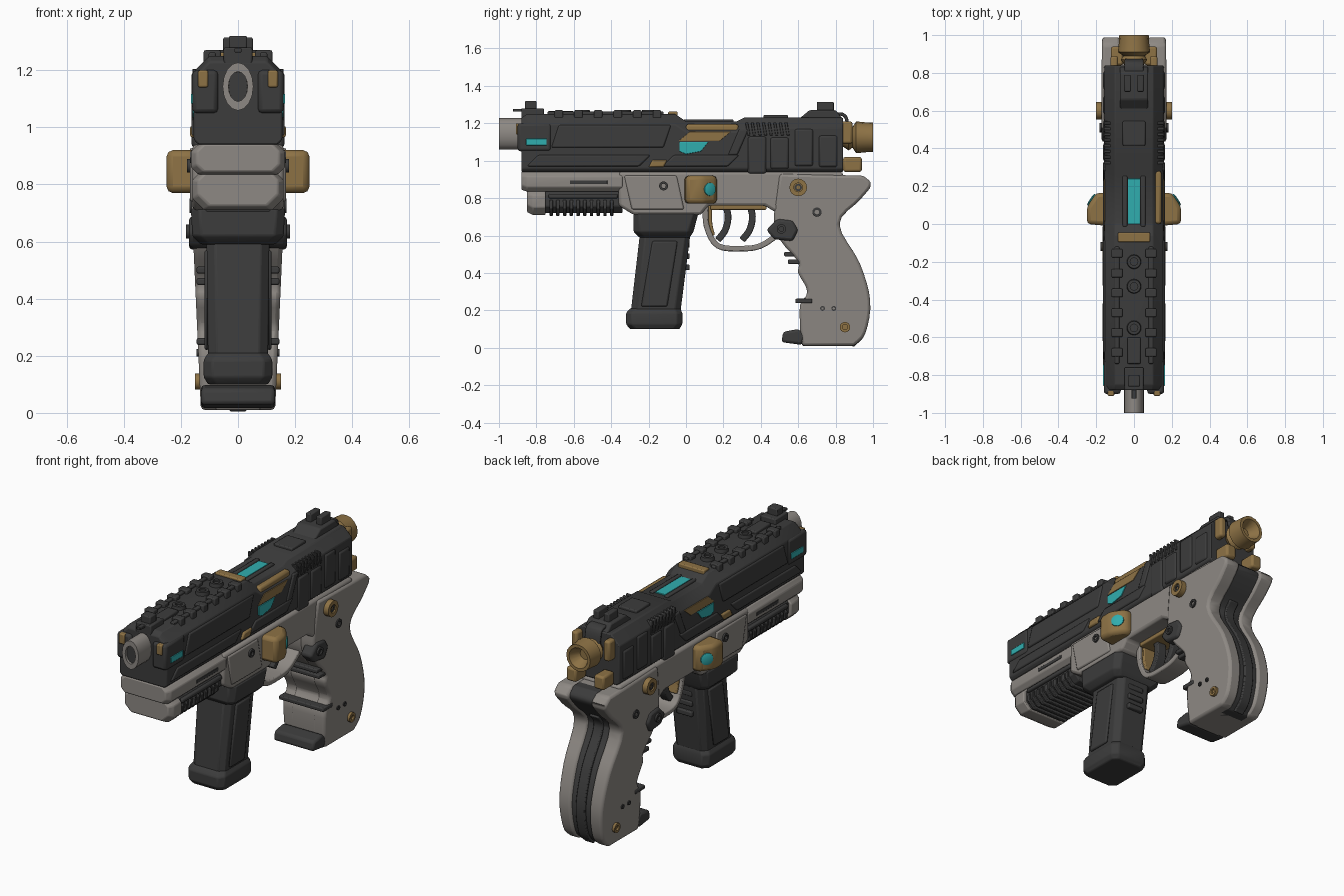
import bpy, bmesh, math
from mathutils import Vector

if "Cube" in bpy.data.objects:
    bpy.data.objects.remove(bpy.data.objects["Cube"])


def material(name, red, green, blue):
    made = bpy.data.materials.new(name)
    made.use_nodes = True
    made.diffuse_color = (red, green, blue, 1)
    made.node_tree.nodes["Principled BSDF"].inputs["Base Color"].default_value = made.diffuse_color
    return made


DARK = material("charcoal", .045, .045, .045)
GREY = material("warm grey", .27, .25, .23)
BRASS = material("brass brown", .27, .17, .06)
TEAL = material("teal glow", .03, .42, .43)
SIDE = .155      # half width of the slide
SEAM = .94       # height where slide meets frame
parts = []


def solid(name, rings, mat, bevel=0, mirror=False):
    """Join rings of points into a closed solid, optionally bevelled and mirrored."""
    mesh_data = bmesh.new()
    rows = [[mesh_data.verts.new(point) for point in ring] for ring in rings]
    for row, following in zip(rows, rows[1:]):
        for i in range(len(row)):
            mesh_data.faces.new((row[i - 1], row[i], following[i], following[i - 1]))
    mesh_data.faces.new(rows[0])
    mesh_data.faces.new(rows[-1])
    bmesh.ops.recalc_face_normals(mesh_data, faces=mesh_data.faces)
    mesh = bpy.data.meshes.new(name)
    mesh_data.to_mesh(mesh)
    mesh_data.free()
    mesh.materials.append(mat)
    part = bpy.data.objects.new(name, mesh)
    bpy.context.collection.objects.link(part)
    if bevel:
        modifier = part.modifiers.new("bevel", "BEVEL")
        modifier.width, modifier.segments, modifier.limit_method = bevel, 2, "ANGLE"
    if mirror:
        part.modifiers.new("mirror", "MIRROR")
    parts.append(part)


def prism(name, outline, mat, half=SIDE, inner=None, bevel=.008, axis=0, taper=lambda height: 1):
    """Flat outline made thick: symmetric by half width, or a mirrored pair from inner to half."""
    mirror = inner is not None and axis == 0
    ends = (-half if inner is None else inner, half)
    if axis == 0:
        rings = [[(x * taper(z), y, z) for y, z in outline] for x in ends]
    else:
        rings = [[(x, y, z) for x, y in outline] for z in ends]
    solid(name, rings, mat, bevel, mirror or axis == 2)


def block(name, at, size, mat, bevel=.006, mirror=False):
    x, y, z = at
    wide, deep, high = (length / 2 for length in size)
    ring = [(-wide, -deep), (wide, -deep), (wide, deep), (-wide, deep)]
    solid(name, [[(x + a, y + b, z + c) for a, b in ring] for c in (-high, high)], mat, bevel, mirror)


def flank(name, y, z, long, high, mat=DARK, reach=SIDE + .008, bevel=.008, lean=0):
    """Raised plate on both sides, given by its centre; lean slants its ends."""
    a, b = long / 2, high / 2
    outline = [(y - a - lean, z - b), (y + a - lean, z - b), (y + a + lean, z + b), (y - a + lean, z + b)]
    prism(name, outline, mat, half=reach, inner=.12, bevel=bevel)


def loft(name, sections, mat, axis=1, chamfer=.03, low=1, bevel=.006):
    """Chamfered sections (place, half width, start, end) joined along y or z."""
    rings = []
    for place, half, start, end in sections:
        k = chamfer * low
        right = [(half - k, start), (half, start + k), (half, end - chamfer), (half - chamfer, end)]
        ring = right + [(-x, other) for x, other in reversed(right)]
        rings.append([(x, place, other) if axis == 1 else (x, other, place) for x, other in ring])
    solid(name, rings, mat, bevel)


def turned(name, at, direction, profile, mat, squash=1, mirror=False, sides=16):
    """Turned part from (distance, radius) pairs."""
    aim = Vector(direction).to_track_quat("Z", "Y")
    turns = [math.tau * i / sides for i in range(sides)]
    rings = [[Vector(at) + aim @ Vector((r * squash * math.cos(t), r * math.sin(t), d)) for t in turns]
             for d, r in profile]
    solid(name, rings, mat, mirror=mirror)


def stud(name, y, z, radius, mat=DARK, reach=.17):
    """Round screw with a sunken middle on both sides."""
    profile = [(0, radius), (reach - .1, radius), (reach - .1, radius / 2), (reach - .11, radius / 2)]
    turned(name, (.1, y, z), (1, 0, 0), profile, mat, mirror=True)


def smooth(points, steps=4):
    """Soft curve through a few points."""
    p = [Vector(point) for point in points]
    p = [p[0] * 2 - p[1]] + p + [p[-1] * 2 - p[-2]]
    curve = []
    for a, b, c, d in zip(p, p[1:], p[2:], p[3:]):
        for t in (step / steps for step in range(steps)):
            curve.append(b + ((c - a) + ((a * 2 - b * 5 + c * 4 - d) + (b * 3 - a - c * 3 + d) * t) * t) * t / 2)
    return curve + [p[-2]]


def strip(name, points, thick, half, mat):
    """Bent band following a soft (y, z) path."""
    path = smooth(points)
    left, right = [], []
    for i, point in enumerate(path):
        along = (path[min(i + 1, len(path) - 1)] - path[max(i - 1, 0)]).normalized()
        offset = Vector((-along.y, along.x)) * thick / 2
        left.append(point + offset)
        right.append(point - offset)
    prism(name, left + right[::-1], mat, half=half, bevel=.006)


# Slide with a lowered middle
heights = [(-.88, 1.23), (-.85, 1.25), (-.06, 1.25), (0, 1.21), (.27, 1.21), (.31, 1.23), (.84, 1.23)]
loft("slide", [(y, SIDE, SEAM, top) for y, top in heights], DARK, chamfer=.055, low=.3)
block("muzzle_cheek", (.115, -.81, 1.125), (.09, .18, .15), DARK, bevel=.015, mirror=True)
flank("slide_front_panel", y=-.4, z=1.13, long=.6, high=.12, lean=.02)
flank("slide_lower_panel", y=-.52, z=1, long=.6, high=.06, lean=.03)
flank("port_surround", y=.08, z=1, long=.35, high=.06, lean=.03)
flank("port_rear_frame", y=.28, z=1.1, long=.05, high=.14, lean=.03)
for i, (y, z) in enumerate([(.38, 1.03), (.5, 1.04), (.63, 1.07), (.76, 1.05)]):
    flank(f"rear_side_block_{i}", y, z, long=.1, high=.2 - .03 * (i % 2), bevel=.012)
for i in range(8):
    flank(f"slide_serration_{i}", y=.33 + i * .03, z=1.17, long=.015, high=.07, reach=SIDE + .005, bevel=.003, lean=-.006)

# Top rail and sights
block("top_rail", (.09, -.43, 1.24), (.025, .62, .045), DARK, mirror=True)
for i in range(6):
    block(f"top_rail_tooth_{i}", (.09, -.68 + i * .105, 1.24), (.06, .045, .06), DARK, mirror=True)
for i, y in enumerate((-.55, -.33, -.2)):
    turned(f"top_cap_{i}", (0, y, 1.24), (0, 0, 1), [(0, .04), (.03, .035), (.03, .02), (.02, .02)], DARK)
block("top_ridge", (0, -.67, 1.25), (.07, .14, .03), DARK)
block("front_sight_base", (0, -.82, 1.25), (.1, .12, .06), DARK)
block("front_sight", (0, -.83, 1.29), (.064, .06, .06), DARK)
block("front_sight_pin", (0, -.89, 1.27), (.025, .07, .015), DARK, bevel=.003)
prism("rear_sight_base", [(.6, 1.22), (.84, 1.22), (.8, 1.27), (.66, 1.27)], DARK, half=.075)
block("rear_sight_post", (.034, .745, 1.28), (.036, .09, .07), DARK, mirror=True)
strip("rear_loop", [(.78, 1.25), (.85, 1.24), (.87, 1.15)], thick=.018, half=.05, mat=DARK)
block("rear_top_bump", (0, .48, 1.23), (.12, .13, .03), DARK)

# Oval barrel with a sunken bore
turned("barrel", (0, -.8, 1.143), (0, -1, 0), [(0, .084), (.2, .084), (.2, .052), (.06, .05)], GREY, squash=.64)
turned("barrel_bore", (0, -.8, 1.143), (0, -1, 0), [(0, .053), (.185, .053)], DARK, squash=.62)

# Glowing windows and brass fittings
flank("muzzle_light", y=-.8, z=1.1, long=.11, high=.035, mat=TEAL, reach=SIDE + .01, bevel=.002)
prism("side_window", [(-.035, 1.1), (.12, 1.1), (.08, 1.05), (0, 1.035), (-.035, 1.05)],
      TEAL, half=SIDE + .005, inner=.15, bevel=.002)
flank("port_trim", y=.1, z=1.13, long=.22, high=.05, mat=BRASS, reach=SIDE + .003, bevel=.002, lean=.03)
block("ejection_plate", (.115, .14, 1.15), (.06, .28, .09), BRASS, bevel=.012)
block("top_light_frame", (.048, .12, 1.2), (.025, .27, .04), DARK, mirror=True)
block("top_light", (0, .12, 1.212), (.064, .24, .009), TEAL, bevel=.002)
block("top_brass_band", (0, -.07, 1.24), (.17, .05, .045), BRASS)
block("muzzle_stud", (.122, -.885, 1.17), (.035, .05, .06), BRASS, mirror=True)
flank("front_brass_tab", y=-.15, z=.985, long=.08, high=.04, mat=BRASS, reach=.168, lean=.01)
block("rear_brass_tab", (.09, .89, .98), (.065, .1, .08), BRASS, bevel=.012, mirror=True)
block("rear_brass_clip", (.105, .845, 1.15), (.04, .09, .12), BRASS, bevel=.012, mirror=True)
turned("rear_dial", (0, .84, 1.125), (0, 1, 0),
       [(0, .05), (.03, .07), (.05, .055), (.07, .085), (.12, .08), (.16, .078), (.16, .06), (.1, .03)], BRASS)

# Frame and under rail
loft("front_frame", [(-.88, .145, .845, SEAM), (-.85, .165, .835, SEAM), (-.34, .165, .835, SEAM)], GREY, chamfer=.025)
loft("front_nose", [(-.85, .14, .725, .84), (-.82, .16, .71, .84), (-.75, .16, .71, .84)], GREY, chamfer=.025, low=1.6)
loft("under_rail", [(y, .14, .72, .84) for y in (-.76, -.34)], DARK, chamfer=.02, low=1.8)
for i in range(10):
    start = -.73 + i * .036
    loft(f"rail_rib_{i}", [(y, .15, .705, .79) for y in (start, start + .018)], DARK, chamfer=.01, low=4, bevel=.003)
flank("rail_side_bar", y=-.55, z=.81, long=.37, high=.025, reach=SIDE)
prism("receiver", [(-.36, SEAM), (.84, SEAM), (.84, .74), (.52, .7), (.42, .76), (.12, .76), (.08, .71),
                   (-.28, .71), (-.36, .76)], GREY, half=.16, bevel=.015)
flank("receiver_panel", y=-.17, z=.83, long=.28, high=.18, mat=GREY, reach=.168, lean=-.02)
flank("front_frame_slot", y=-.52, z=.885, long=.2, high=.02, reach=.168, bevel=.002)
stud("receiver_screw", y=-.12, z=.865, radius=.024, reach=.178)

# Side knobs with rear-facing gems
prism("side_knob", [(.14, -.01), (.25, 0), (.25, .09), (.2, .165), (.14, .165)], BRASS,
      inner=.77, half=.92, bevel=.022, axis=2)
turned("knob_gem", (.217, .122, .847), (.83, .55, 0), [(0, .037), (.014, .035), (.018, .022)], TEAL, mirror=True)
stud("frame_pin", y=.6, z=.857, radius=.047, mat=BRASS, reach=.2)
stud("pin_core", y=.6, z=.857, radius=.02, reach=.195)

# Grip: side shells around a recessed core and dark back strap
palm = smooth([(.61, .1), (.61, .23), (.65, .3), (.6, .4), (.6, .46), (.5, .58), (.47, .7), (.5, .93)], steps=3)
back = smooth([(.95, .92), (.99, .87), (.93, .79), (.82, .66), (.93, .45), (.985, .25), (.96, .08), (.9, .01)])
foot_corner = [Vector((.62, .01))]


def recessed(depth):
    return [point - Vector((depth, 0)) for point in back]


def grip_taper(height):
    return .8 + .28 * height


prism("grip_shell", palm + back + foot_corner, GREY, half=.162, inner=.07, bevel=.018, taper=grip_taper)
prism("grip_core", palm + recessed(.06) + foot_corner, GREY, half=.08)
prism("back_strap", recessed(.015) + recessed(.1)[::-1], DARK, half=.078)
strip("back_strap_ridge", recessed(.012)[10:], thick=.02, half=.03, mat=DARK)
prism("grip_foot", [(.51, .03), (.62, .015), (.64, .07), (.6, .1), (.52, .085)], DARK, half=.13, bevel=.014)
for i, (y, z) in enumerate([(.57, .5), (.59, .46), (.63, .25)]):
    block(f"finger_groove_{i}", (0, y, z), (.29, .09, .024), DARK)
prism("side_catch", [(.43, .63), (.47, .58), (.57, .57), (.6, .63), (.57, .68), (.49, .69)], DARK,
      half=.172, inner=.1, bevel=.014)
stud("catch_button", y=.51, z=.635, radius=.025, reach=.182)
stud("grip_screw", y=.85, z=.11, radius=.028, mat=BRASS, reach=.15)
stud("grip_stud", y=.7, z=.725, radius=.025)
for i in range(2):
    stud(f"grip_dot_{i}", y=.73 + i * .06, z=.21, radius=.013, reach=.145)

# Trigger guard and triggers
strip("trigger_guard", [(.105, .77), (.11, .65), (.17, .545), (.3, .53), (.4, .545), (.5, .61)], thick=.03, half=.06, mat=GREY)
strip("guard_lining", [(.13, .76), (.13, .67), (.145, .6)], thick=.02, half=.045, mat=BRASS)
block("guard_roof", (0, .28, .75), (.14, .3, .025), BRASS)
for name, y in (("front_trigger", .21), ("rear_trigger", .34)):
    strip(name, [(y, .77), (y + .015, .7), (y, .63), (y - .04, .575)], thick=.036, half=.03, mat=DARK)

# Magazine
loft("magazine_well", [(.59, .13, -.25, .02), (.62, .16, -.28, .04), (.715, .165, -.28, .065)], DARK, axis=2)
loft("magazine_body", [(.15, .105, -.3, -.035), (.62, .11, -.245, .025)], DARK, axis=2)
loft("magazine_base", [(.1, .105, -.3, -.035), (.125, .12, -.32, -.02), (.185, .12, -.32, -.02), (.21, .105, -.3, -.03)],
     DARK, axis=2)
prism("magazine_panel", [(-.24, .22), (-.1, .22), (-.045, .57), (-.18, .57)], DARK, half=.118, inner=.1, bevel=.01)
for i in range(3):
    block(f"magazine_notch_{i}", (0, 0, .43 + i * .06), (.1, .04, .03), DARK)

# Smooth shading with sharp edges kept
bpy.ops.object.select_all(action="DESELECT")
for part in parts:
    part.select_set(True)
bpy.context.view_layer.objects.active = parts[0]
bpy.ops.object.shade_smooth_by_angle(angle=math.radians(35))
